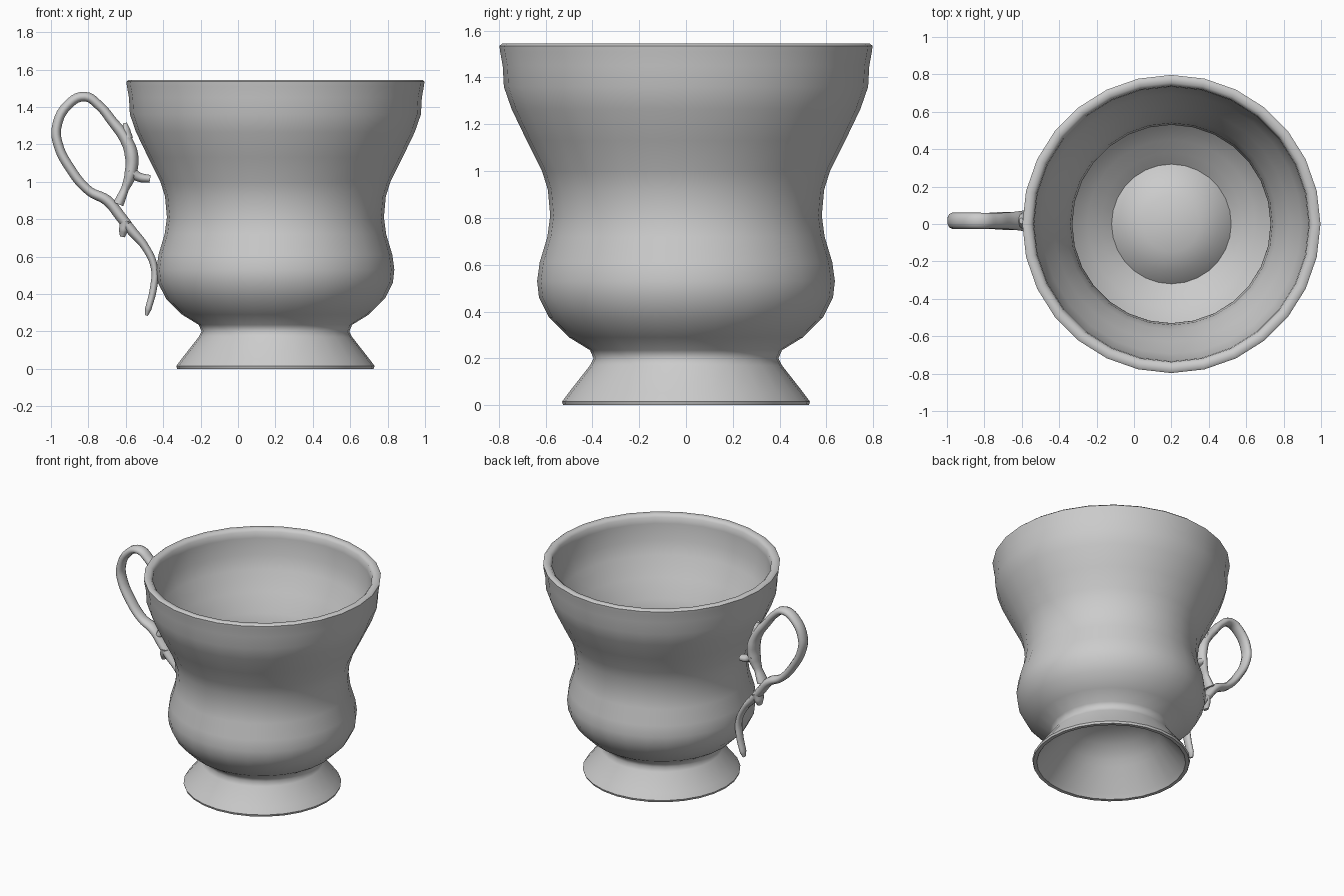
import bpy, bmesh, math
from mathutils import Matrix

cube = bpy.data.objects.get("Cube")
if cube:
    bpy.data.objects.remove(cube, do_unlink=True)

SIDES = 28
CUP_X = 0.2
HANDLE_Y = 0.017

grey = bpy.data.materials.new("plain grey")
grey.use_nodes = True
color = (0.6, 0.6, 0.6, 1)
grey.diffuse_color = color
grey.node_tree.nodes["Principled BSDF"].inputs["Base Color"].default_value = color


def select_only(ob):
    bpy.ops.object.select_all(action="DESELECT")
    ob.select_set(True)
    bpy.context.view_layer.objects.active = ob


def lathe(name, profile):
    """Spin a (radius, height) profile around the cup axis."""
    bm = bmesh.new()
    verts = [bm.verts.new((r, 0, z)) for r, z in profile]
    edges = [bm.edges.new(pair) for pair in zip(verts, verts[1:])]
    bmesh.ops.spin(bm, geom=verts + edges, cent=(0, 0, 0), axis=(0, 0, 1),
                   angle=math.tau, steps=SIDES)
    bmesh.ops.remove_doubles(bm, verts=bm.verts, dist=0.0005)
    bmesh.ops.recalc_face_normals(bm, faces=bm.faces)
    mesh = bpy.data.meshes.new(name)
    bm.to_mesh(mesh)
    bm.free()
    mesh.materials.append(grey)
    ob = bpy.data.objects.new(name, mesh)
    bpy.context.collection.objects.link(ob)
    ob.location.x = CUP_X
    select_only(ob)
    bpy.ops.object.shade_smooth_by_angle(angle=math.radians(55))
    return ob


def strand(name, points):
    """Flattened tube through (x, z, radius) points, wider across than thick."""
    curve = bpy.data.curves.new(name, "CURVE")
    curve.dimensions = "3D"
    curve.bevel_depth = 1
    curve.bevel_resolution = 3
    curve.resolution_u = 5
    curve.use_fill_caps = True
    spline = curve.splines.new("BEZIER")
    spline.bezier_points.add(len(points) - 1)
    for bp, (x, z, r) in zip(spline.bezier_points, points):
        bp.co = (x, 0, z)
        bp.radius = r
        bp.handle_left_type = bp.handle_right_type = "AUTO"
    ob = bpy.data.objects.new(name, curve)
    bpy.context.collection.objects.link(ob)
    select_only(ob)
    bpy.ops.object.convert(target="MESH")
    ob = bpy.context.object
    ob.data.transform(Matrix.Diagonal((1, 1.6, 1, 1)))
    ob.location.y = HANDLE_Y
    ob.data.materials.clear()
    ob.data.materials.append(grey)
    bpy.ops.object.shade_smooth_by_angle(angle=math.radians(60))
    return ob


# Cup: domed floor underside, hollow foot, outer wall, rim, inner wall, floor
underside = [(0, 0.34), (0.15, 0.32), (0.25, 0.28), (0.33, 0.21)]
foot = [(0.36, 0.17), (0.48, 0.03), (0.5, 0), (0.525, 0), (0.53, 0.015),
        (0.5, 0.055), (0.41, 0.17), (0.395, 0.2), (0.41, 0.235)]
wall = [(0.5, 0.29), (0.585, 0.375), (0.628, 0.46), (0.636, 0.53),
        (0.625, 0.61), (0.592, 0.72), (0.58, 0.81), (0.59, 0.92),
        (0.615, 1.0), (0.68, 1.13), (0.745, 1.265), (0.778, 1.36)]
rim = [(0.783, 1.45), (0.794, 1.51), (0.797, 1.535), (0.785, 1.545),
       (0.755, 1.542), (0.738, 1.525), (0.734, 1.48)]
inside = [(r - 0.05, z) for r, z in reversed(wall[2:])]
floor = [(0.53, 0.4), (0.45, 0.33), (0.38, 0.28), (0.32, 0.23),
         (0.25, 0.3), (0.15, 0.34), (0, 0.36)]
lathe("cup", underside + foot + wall + rim + inside + floor)

# Handle: one strand rising by the wall, looping over and ending in a tail
strand("handle", [
    (-0.64, 0.88, 0.03), (-0.605, 0.96, 0.022), (-0.575, 1.04, 0.034),
    (-0.57, 1.145, 0.038), (-0.605, 1.235, 0.033), (-0.67, 1.32, 0.028),
    (-0.74, 1.405, 0.026), (-0.82, 1.455, 0.027), (-0.91, 1.41, 0.027),
    (-0.97, 1.29, 0.027), (-0.962, 1.2, 0.027), (-0.9, 1.075, 0.027),
    (-0.795, 0.95, 0.026), (-0.7, 0.9, 0.03), (-0.625, 0.81, 0.03),
    (-0.57, 0.74, 0.028), (-0.495, 0.65, 0.022), (-0.447, 0.54, 0.02),
    (-0.452, 0.43, 0.02), (-0.48, 0.32, 0.018), (-0.49, 0.285, 0.009)])

# Small ornamental spurs where the handle meets the wall and the tail
strand("upper_spur", [(-0.59, 1.23, 0.03), (-0.6, 1.28, 0.024), (-0.603, 1.315, 0.01)])
strand("wall_spur", [(-0.58, 1.06, 0.034), (-0.53, 1.025, 0.026), (-0.47, 1.015, 0.022)])
strand("lower_spur", [(-0.6, 0.79, 0.032), (-0.612, 0.74, 0.026), (-0.618, 0.705, 0.014)])
